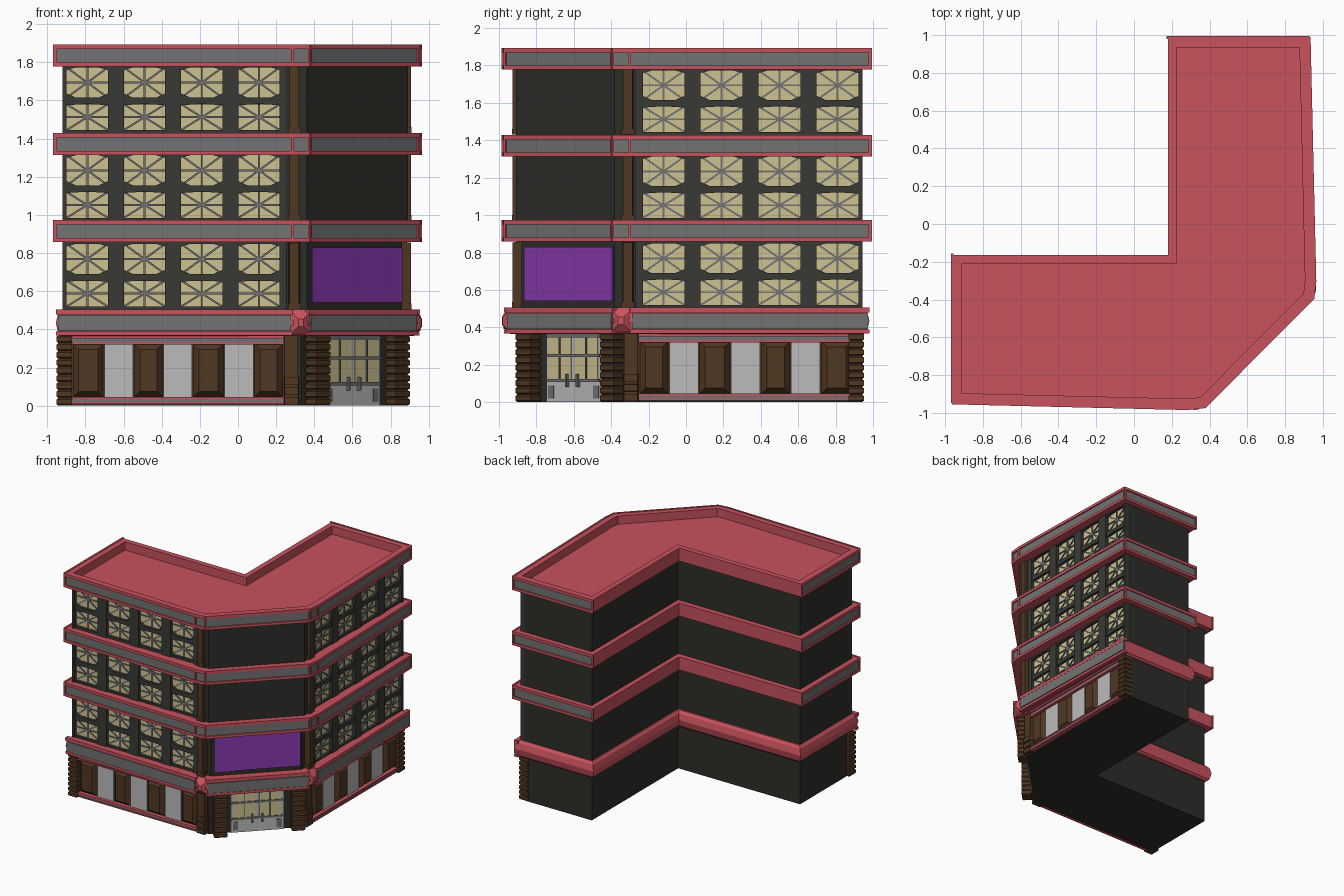
import bpy, bmesh, math
from mathutils import Vector

if "Cube" in bpy.data.objects:
    bpy.data.objects.remove(bpy.data.objects["Cube"])

def material(name, r, g, b):
    m = bpy.data.materials.new(name)
    m.diffuse_color = (r, g, b, 1)
    m.use_nodes = True
    m.node_tree.nodes["Principled BSDF"].inputs["Base Color"].default_value = m.diffuse_color
    return m

DARK = material("dark_wall", .026, .027, .022)
TRIMDARK = material("window_surround", .04, .042, .035)
RED = material("red_trim", .58, .085, .11)
GREY = material("grey_band", .17, .17, .17)
PALE = material("pale_grey", .5, .5, .5)
BROWN = material("brown", .08, .038, .016)
CREAM = material("cream_glass", .62, .54, .28)
PURPLE = material("purple", .25, .04, .42)

parts = {}
def part(name, mat):
    if name not in parts:
        parts[name] = (bmesh.new(), mat)
    return parts[name][0]

# Maps for each wall: (along, out, height) -> world
def right_of(x, y):
    return (-y - .02, -1.033 * x - .006)

def front(u, d, z):
    return Vector((u, -.87 - d, z))

def right(u, d, z):
    return Vector((*right_of(u, -.87 - d), z))

S = math.sqrt(.5)
def corner(u, d, z):
    return Vector((.62 + S * (u + d), -.62 + S * (u - d), z))

def along(a, b):
    a, b = Vector(a), Vector(b)
    t = (b - a).normalized()
    n = Vector((t.y, -t.x))
    return (lambda u, d, z: Vector((*(a + t * u + n * d), z))), (b - a).length

# Flat outline on a wall, pushed outwards, optionally tapered
def plate(bm, wall, pts, d0, d1, inset=0):
    cu = (min(p[0] for p in pts) + max(p[0] for p in pts)) / 2
    cz = (min(p[1] for p in pts) + max(p[1] for p in pts)) / 2
    def shrink(v, c):
        return c + math.copysign(max(abs(v - c) - inset, 0.002), v - c)
    lo = [bm.verts.new(wall(u, d0, z)) for u, z in pts]
    hi = [bm.verts.new(wall(shrink(u, cu), d1, shrink(z, cz)) if inset else wall(u, d1, z)) for u, z in pts]
    n = len(pts)
    bm.faces.new(lo)
    bm.faces.new(hi)
    for i in range(n):
        j = (i + 1) % n
        bm.faces.new((lo[i], lo[j], hi[j], hi[i]))

def box(bm, wall, u0, u1, z0, z1, d0, d1, inset=0):
    plate(bm, wall, [(u0, z0), (u1, z0), (u1, z1), (u0, z1)], d0, d1, inset)

def bar(bm, wall, p, q, w, d0, d1):
    p, q = Vector(p), Vector(q)
    t = (q - p).normalized() * w / 2
    s = Vector((-t.y, t.x))
    plate(bm, wall, [p + s, p - s, q - s, q + s], d0, d1)

# Counter-clockwise outline stacked through (offset, height) rings
def offset(poly, d):
    out, n = [], len(poly)
    for i in range(n):
        p = Vector(poly[i])
        e1 = (p - Vector(poly[i - 1])).normalized()
        e2 = (Vector(poly[(i + 1) % n]) - p).normalized()
        n1, n2 = Vector((e1.y, -e1.x)), Vector((e2.y, -e2.x))
        out.append(p + (n1 + n2) * d / (1 + n1.dot(n2)))
    return out

def loft(bm, poly, rings):
    rows = [[bm.verts.new((*p, z)) for p in offset(poly, d)] for d, z in rings]
    n = len(poly)
    bm.faces.new(rows[0])
    bm.faces.new(rows[-1])
    for a, b in zip(rows, rows[1:]):
        for i in range(n):
            j = (i + 1) % n
            bm.faces.new((a[i], a[j], b[j], b[i]))

# L-shaped outline: front points, mirrored right points, inner corner
def outline(pts, ix, iy):
    far = [right_of(*p) for p in reversed(pts)]
    return pts + far + [(ix, far[-1][1]), (ix, iy), (pts[0][0], iy)]

# Wall bodies
loft(part("ground_floor_body", DARK), outline([(-.92, -.86), (.33, -.86)], .22, -.21), [(0, 0), (0, .4)])
for z0, z1, cy in ((.4, .9, -.88), (.9, 1.36, -.91), (1.36, 1.8, -.91)):
    loft(part("upper_floor_body", DARK),
         outline([(-.92, -.87), (.25, -.87), (.25, -.905 if cy < -.9 else -.88), (.363, cy)], .22, -.21),
         [(0, z0), (0, z1)])

# Cornices
ring = outline([(-.955, -.94), (.285, -.97), (.372, -.96)], .18, -.165)
loft(part("lower_cornice", RED), ring, [(-.03, .365), (-.012, .38), (0, .435), (-.012, .485), (-.03, .505)])
for i in (0, 2, 4):
    w, L = along(ring[i], ring[i + 1])
    box(part("lower_cornice_band", GREY), w, .012, L - .008, .392, .475, -.02, .006)
    box(part("lower_cornice", RED), w, 0, L, .478, .505, -.03, .004)
    box(part("lower_cornice", RED), w, 0, L, .367, .388, -.03, .002)
for i in (1, 3):
    w, L = along(ring[i], ring[i + 1])
    box(part("cornice_corner_stud", RED), w, -.005, L + .005, .38, .49, -.01, .018, .035)

for z0, z1 in ((.86, .97), (1.315, 1.425), (1.78, 1.89)):
    top = z1 > 1.8
    rings = [(0, z0), (0, z1)] + ([(-.045, z1), (-.045, 1.82)] if top else [])
    loft(part("roof_and_parapet" if top else "upper_cornice", RED), ring, rings)
    for i in (0, 1, 2, 3, 4, 5, 8):
        w, L = along(ring[i], ring[(i + 1) % 9])
        frame = part("cornice_frame", RED)
        box(frame, w, -.008, L + .008, z1 - .02, z1 + .004, 0, .015)
        box(frame, w, -.008, L + .008, z0 - .002, z0 + .02, 0, .015)
        for u in (-.008, L - .006):
            box(frame, w, u, u + .014, z0 + .02, z1 - .02, 0, .015)
        box(part("cornice_band", GREY), w, .006, L - .006, z0 + .02, z1 - .02, 0, .005)

# Windows, surrounds and columns on both street walls
H = .108
for wall in (front, right):
    for f in (.5, .965, 1.425):
        sur = part("window_surround", TRIMDARK)
        for a, b in ((-.92, -.898), (-.682, -.598), (-.382, -.298), (-.082, .002), (.218, .255)):
            box(sur, wall, a, b, f - .02, f + .37, 0, .035)
        for c in (-.79, -.49, -.19, .11):
            l, r = c - H, c + H
            box(sur, wall, l, r, f - .01, f + .02, 0, .028)
            plate(sur, wall, [(l, f + .15), (c, f + .157), (r, f + .15), (r, f + .212), (c + .06, f + .19),
                              (c - .06, f + .19), (l, f + .212)], 0, .028)
            plate(sur, wall, [(l, f + .365), (l, f + .335), (c - .06, f + .348), (c + .06, f + .348),
                              (r, f + .335), (r, f + .365)], 0, .028)
            for z0, z1 in ((f + .02, f + .155), (f + .19, f + .348)):
                box(part("window_glass", CREAM), wall, l, r, z0, z1, 0, .006)
                m = part("window_lattice", GREY)
                zm = (z0 + z1) / 2
                for p, q in (((l, zm), (r, zm)), ((c, z0), (c, z1)), ((l, z0), (r, z1)), ((l, z1), (r, z0))):
                    bar(m, wall, p, q, .01, .006, .014)
        col = part("upper_column", BROWN)
        box(col, wall, .265, .325, f + .02, f + .36, 0, .058, .006)
        box(col, wall, .262, .328, f + .005, f + .035, 0, .06)

    # Shopfront
    for a, b in ((-.87, -.7), (-.55, -.39), (-.24, -.07), (.08, .24)):
        box(part("shopfront_panel", BROWN), wall, a, b, .04, .33, -.012, .03, .035)
    box(part("shopfront_panel", BROWN), wall, -.87, .24, .03, .33, -.012, -.004)
    for a in (-.7, -.39, -.07):
        box(part("shop_window", PALE), wall, a, a + .15, .045, .325, -.012, .006)
    trim = part("shopfront_trim", RED)
    for z0, z1, d in ((.01, .02, .03), (.035, .045, .03), (.32, .33, .03), (.352, .366, .035)):
        box(trim, wall, -.87, .24, z0, z1, -.012, d)
    for z0, z1 in ((.02, .035), (.33, .352)):
        box(part("shopfront_trim_band", GREY), wall, -.87, .24, z0, z1, -.012, .024)
    # Blocked pier beside the shopfront
    pier = part("ground_pier", BROWN)
    box(pier, wall, .245, .315, 0, .37, -.012, .025)
    for z in (0, .052, .104):
        box(pier, wall, .24, .32, z + .003, z + .047, -.012, .034, .004)

# Ribbed columns at the wing ends and beside the door
def ribbed(cx, cy, turned):
    h = .036
    k = [(-h, -h), (h, -h), (h, h), (-h, h)]
    if turned:
        k = [(S * (1.3 * x - y), S * (1.3 * x + y)) for x, y in k]
    rings = []
    for i in range(9):
        z = i * .041
        rings += [(-.004, z), (.005, z + .008), (.005, z + .033), (-.004, z + .041)]
    loft(part("ribbed_column", BROWN), [(cx + x, cy + y) for x, y in k], rings)

ribbed(-.91, -.87, False)
ribbed(.855, .91, False)
ribbed(.42, -.84, True)
ribbed(.835, -.395, True)

# Double entrance door on the cut corner
D = 1.187 * S - 1.24 * S
box(part("door_panel", PALE), corner, -.205, .205, 0, .37, D - .01, D + .01)
for s in (-1, 1):
    a, b = sorted((s * .015, s * .185))
    box(part("door_glass", CREAM), corner, a, b, .115, .355, D, D + .014)
    bar(part("door_bars", GREY), corner, (s * .1, .115), (s * .1, .355), .009, D, D + .02)
    box(part("door_handle", GREY), corner, s * .04 - .006, s * .04 + .006, .08, .15, D, D + .03)
    box(part("door_kick_panel", GREY), corner, s * .17 - .02, s * .17 + .02, .02, .09, D, D + .014)
for z in (.115, .25, .355):
    bar(part("door_bars", PALE), corner, (-.2, z), (.2, z), .016, D, D + .02)

# Plain purple board on the cut corner
box(part("corner_board", PURPLE), corner, -.335, .33, .54, .83, -.01, .012)

# Turn every part into an object
for name, (bm, mat) in parts.items():
    bmesh.ops.recalc_face_normals(bm, faces=bm.faces)
    me = bpy.data.meshes.new(name)
    bm.to_mesh(me)
    bm.free()
    me.materials.append(mat)
    bpy.context.collection.objects.link(bpy.data.objects.new(name, me))
